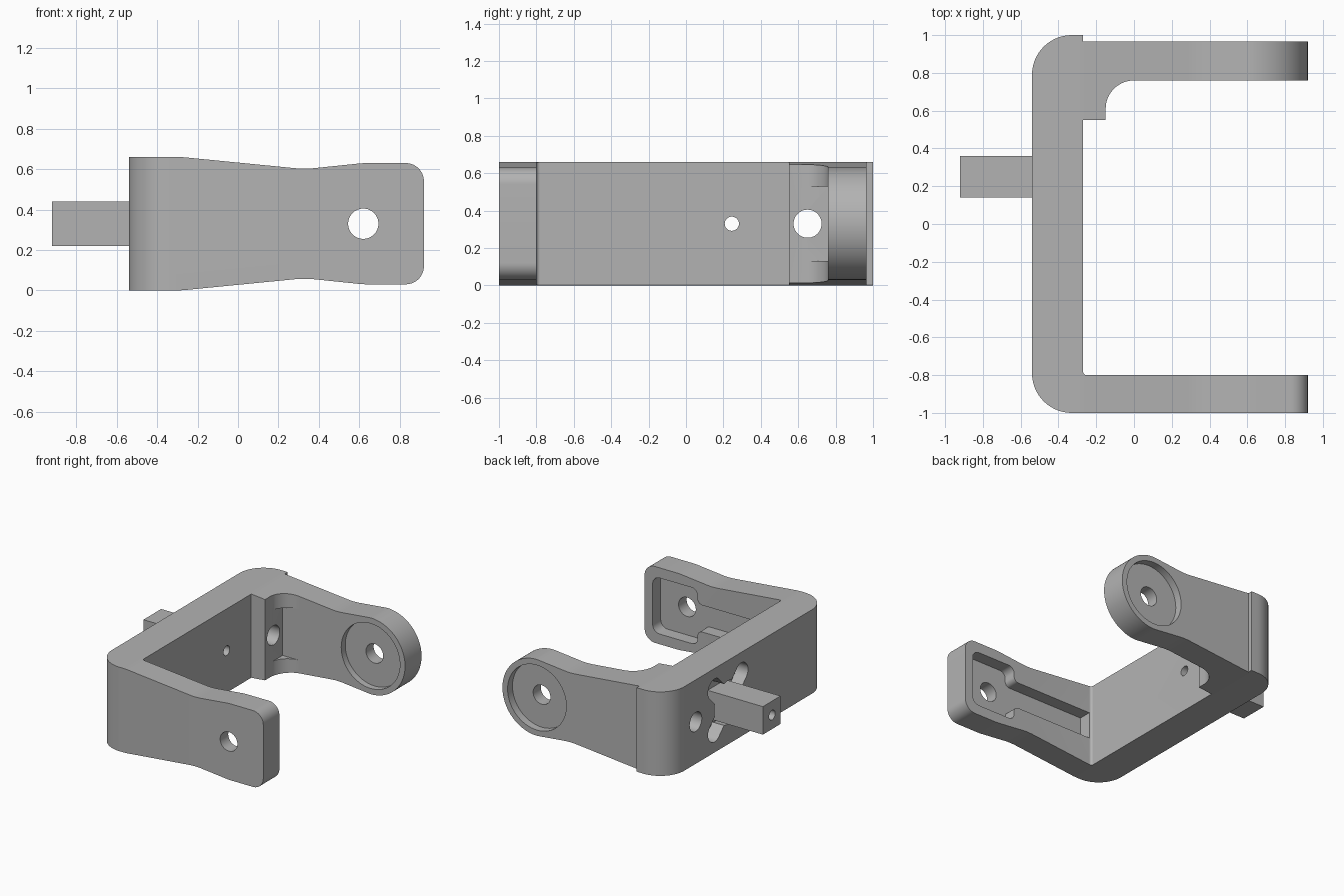
import bpy, bmesh, math
from mathutils import Vector

cube = bpy.data.objects.get("Cube")
if cube:
    bpy.data.objects.remove(cube, do_unlink=True)

grey = bpy.data.materials.new("neutral grey")
grey.use_nodes = True
grey.diffuse_color = (0.45, 0.45, 0.45, 1)
grey.node_tree.nodes["Principled BSDF"].inputs["Base Color"].default_value = (0.45, 0.45, 0.45, 1)


def rounded(corners, steps=14):
    """Outline from (a, b) or (a, b, radius) corners."""
    pts = []
    for i, c in enumerate(corners):
        p = Vector(c[:2])
        r = c[2] if len(c) > 2 else 0
        if not r:
            pts.append(p)
            continue
        u = (Vector(corners[i - 1][:2]) - p).normalized()
        v = (Vector(corners[(i + 1) % len(corners)][:2]) - p).normalized()
        half = u.angle(v) / 2
        centre = p + (u + v).normalized() * r / math.sin(half)
        start = p + u * r / math.tan(half) - centre
        end = p + v * r / math.tan(half) - centre
        a0 = math.atan2(start.y, start.x)
        turn = math.atan2(start.x * end.y - start.y * end.x, start.dot(end))
        for k in range(steps + 1):
            a = a0 + turn * k / steps
            pts.append(centre + Vector((math.cos(a), math.sin(a))) * r)
    return pts


def circle(a, b, r, n=64):
    return [(a + r * math.cos(math.tau * k / n), b + r * math.sin(math.tau * k / n))
            for k in range(n)]


def rect(a0, a1, b0, b1):
    return [(a0, b0), (a1, b0), (a1, b1), (a0, b1)]


def prism(name, outline, axis, lo, hi):
    """Extrude a 2D outline along an axis."""
    place = {"x": lambda a, b: (lo, a, b),
             "y": lambda a, b: (a, lo, b),
             "z": lambda a, b: (a, b, lo)}[axis]
    bm = bmesh.new()
    face = bm.faces.new([bm.verts.new(place(*p)) for p in outline])
    new = bmesh.ops.extrude_face_region(bm, geom=[face])["geom"]
    shift = Vector([hi - lo if axis == n else 0 for n in "xyz"])
    bmesh.ops.translate(bm, vec=shift, verts=[g for g in new if isinstance(g, bmesh.types.BMVert)])
    bmesh.ops.recalc_face_normals(bm, faces=bm.faces)
    mesh = bpy.data.meshes.new(name)
    bm.to_mesh(mesh)
    bm.free()
    mesh.materials.append(grey)
    obj = bpy.data.objects.new(name, mesh)
    bpy.context.collection.objects.link(obj)
    return obj


def combine(target, tool, operation="DIFFERENCE"):
    mod = target.modifiers.new("boolean", "BOOLEAN")
    mod.operation, mod.solver, mod.object = operation, "EXACT", tool
    bpy.context.view_layer.objects.active = target
    bpy.ops.object.modifier_apply(modifier=mod.name)
    bpy.data.objects.remove(tool, do_unlink=True)


def cut(outline, axis, lo, hi):
    combine(bracket, prism("cutter", outline, axis, lo, hi))


MID = 0.33          # mid height
PIVOT = 0.62        # pivot hole along the arms
PEG = 0.25          # peg position across the web

# C-shaped plan, trimmed by the waisted side profile
plan = rounded([(-.54, -1, .21), (.92, -1), (.92, -.8), (-.27, -.8, .02),
                (-.27, .55), (-.15, .55), (-.15, .76, .15), (.92, .76),
                (.92, .965), (-.27, .965), (-.27, 1), (-.54, 1, .21)])
bracket = prism("bracket", plan, "z", -.1, .8)
lower = [(-.6, 0), (-.28, 0, .5), (.33, .06, .5), (PIVOT, .03, .5), (.92, .03, .09)]
upper = [(c[0], 2 * MID - c[1], *c[2:]) for c in reversed(lower)]
combine(bracket, prism("side_profile", rounded(lower + upper), "y", -1.2, 1.2), "INTERSECT")

# Round end of the back arm
arc = [(PIVOT + .3 * math.cos(a), MID + .3 * math.sin(a))
       for a in (math.pi / 2 - math.pi * k / 40 for k in range(41))]
cut(arc + [(PIVOT, -.2), (1.2, -.2), (1.2, .9), (PIVOT, .9)], "y", .6, 1.2)

# Round recesses on both faces of the back arm
disc = circle(PIVOT, MID, .255)
cut(disc, "y", .6, .81)
cut(disc, "y", .905, 1.2)

# Stepped pocket on the inside of the front arm
low = [(-.25, .225), (.46, .225, .04), (.46, .11, .05), (.85, .11, .06)]
high = [(c[0], 2 * MID - c[1], *c[2:]) for c in reversed(low)]
cut(rounded(low + high, 8), "y", -.9, -.7)

# Pivot holes through both arms
for y in (-.9, .86):
    cut(circle(PIVOT, MID, .075, 48), "y", y - .25, y + .25)

# Screw clearance and hole through the thick corner
cut(rect(-.145, .1, .13, .53), "y", .62, .76)
cut(circle(.65, MID, .075, 48), "x", -.8, .1)

# Cross-shaped recess behind the peg
cut(circle(PEG, MID, .17), "x", -.8, -.44)
for s in (1, -1):
    d = Vector((s, 1)).normalized()
    n = Vector((-d.y, d.x))
    c = Vector((PEG, MID))
    bar = [c + d * .315 * i + n * .08 * j for i, j in ((-1, -1), (1, -1), (1, 1), (-1, 1))]
    cut(rounded([(p.x, p.y, .075) for p in bar]), "x", -.8, -.44)

# Square peg with a bore running through the web
combine(bracket, prism("peg", rect(PEG - .11, PEG + .11, .22, .44), "x", -.92, -.4), "UNION")
cut(circle(PEG - .005, MID, .038, 32), "x", -1.1, 0)

# Smooth curves, sharp edges
bpy.ops.object.select_all(action="DESELECT")
bracket.select_set(True)
bpy.context.view_layer.objects.active = bracket
bpy.ops.object.shade_smooth_by_angle(angle=math.radians(25))
